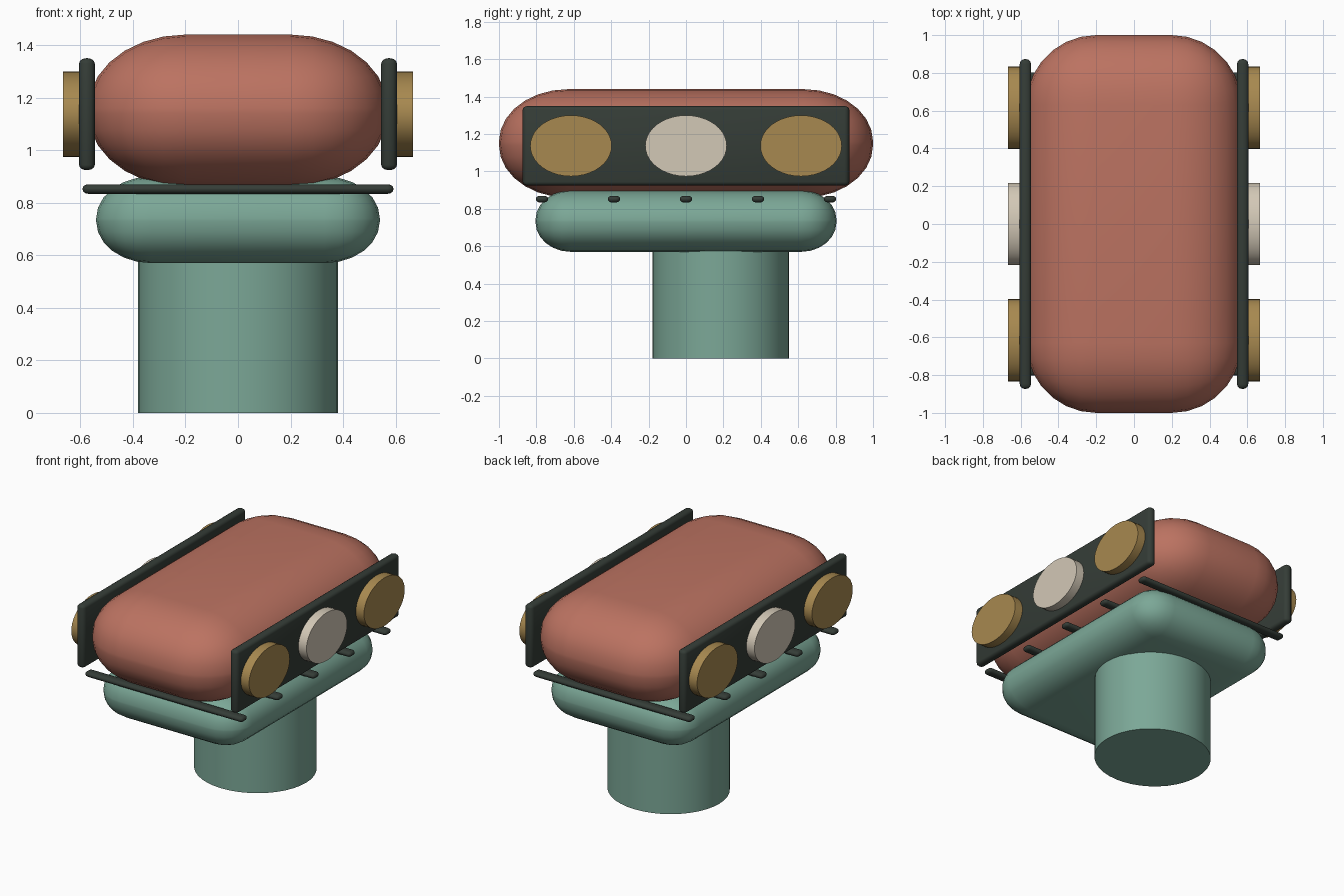
import bpy, bmesh, math
from mathutils import Matrix, Vector

if "Cube" in bpy.data.objects:
    bpy.data.objects.remove(bpy.data.objects["Cube"])


def material(name, rgb):
    m = bpy.data.materials.new(name)
    m.diffuse_color = (*rgb, 1)
    m.use_nodes = True
    m.node_tree.nodes["Principled BSDF"].inputs["Base Color"].default_value = m.diffuse_color
    return m


RED = material("terracotta", (0.50, 0.17, 0.12))
TEAL = material("sage", (0.20, 0.39, 0.31))
DARK = material("charcoal", (0.035, 0.046, 0.038))
GOLD = material("ochre", (0.39, 0.25, 0.08))
CREAM = material("cream", (0.65, 0.58, 0.47))


def finish(bm, name, mat):
    bmesh.ops.recalc_face_normals(bm, faces=bm.faces)
    me = bpy.data.meshes.new(name)
    bm.to_mesh(me)
    bm.free()
    me.shade_smooth()
    me.set_sharp_from_angle(angle=math.radians(40))
    me.materials.append(mat)
    ob = bpy.data.objects.new(name, me)
    bpy.context.collection.objects.link(ob)
    return ob


def rounded_box(name, mat, center, half, radii, segments):
    """Box with ellipsoidal corners: bevelled by 1 unit, then scaled by radii."""
    bm = bmesh.new()
    bmesh.ops.create_cube(bm, size=2)
    bmesh.ops.scale(bm, verts=bm.verts, vec=[h / r for h, r in zip(half, radii)])
    bmesh.ops.bevel(bm, geom=bm.edges[:], offset=1, segments=segments,
                    profile=0.5, affect='EDGES')
    bmesh.ops.scale(bm, verts=bm.verts, vec=radii)
    bmesh.ops.translate(bm, verts=bm.verts, vec=center)
    return finish(bm, name, mat)


def cylinder(name, mat, center, half, along_x=False, sides=40):
    """Elliptical cylinder with the given half sizes."""
    bm = bmesh.new()
    bmesh.ops.create_cone(bm, cap_ends=True, segments=sides,
                          radius1=1, radius2=1, depth=2)
    if along_x:
        bm.transform(Matrix.Rotation(math.pi / 2, 4, 'Y'))
    bm.transform(Matrix.Translation(Vector(center)) @ Matrix.Diagonal((*half, 1)))
    return finish(bm, name, mat)


# Pedestal, tray and main body
cylinder("pedestal", TEAL, (0, 0.186, 0.32), (0.381, 0.366, 0.32))
rounded_box("tray", TEAL, (0, 0, 0.735), (0.54, 0.805, 0.165), (0.21, 0.19, 0.16), 6)
rounded_box("body", RED, (0, 0, 1.15), (0.57, 1.0, 0.29), (0.37, 0.37, 0.28), 7)

# Side plates with three discs each
for side, label in ((-1, "left"), (1, "right")):
    rounded_box(f"{label}_plate", DARK, (side * 0.575, 0, 1.137),
                (0.03, 0.873, 0.213), (0.027, 0.026, 0.02), 3)
    for i, y in enumerate((-0.615, 0, 0.615)):
        cylinder(f"{label}_disc_{i + 1}", CREAM if y == 0 else GOLD,
                 (side * 0.63, y, 1.137), (0.036, 0.218, 0.163), along_x=True)

# Cross bars resting on the tray
for i in range(5):
    rounded_box(f"cross_bar_{i + 1}", DARK, (0, (i - 2) * 0.385, 0.852),
                (0.592, 0.033, 0.018), (0.022, 0.022, 0.0165), 3)
